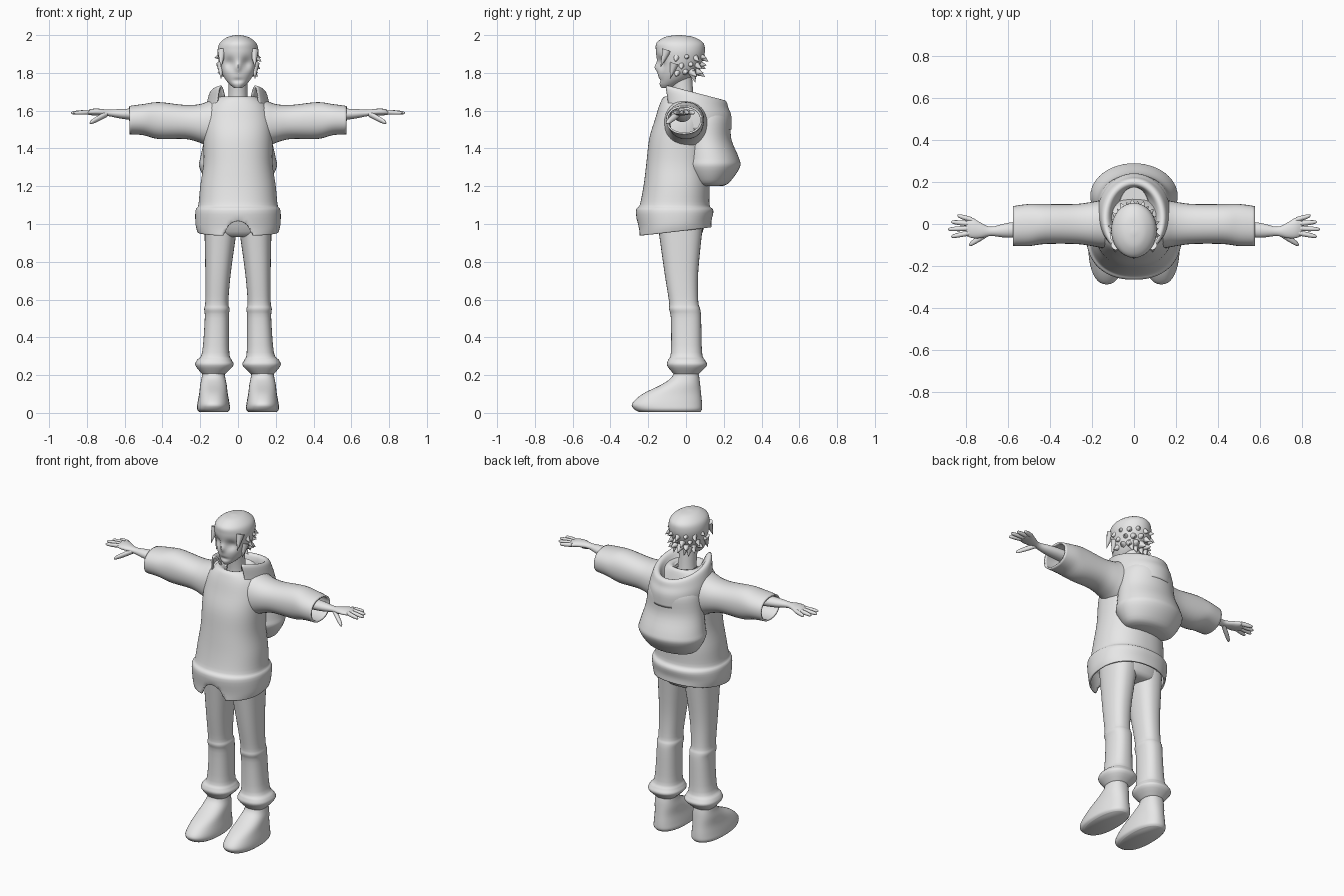
import bpy, bmesh, math
from mathutils import Vector

cube = bpy.data.objects.get("Cube")
if cube:
    bpy.data.objects.remove(cube, do_unlink=True)

colour = (.8, .8, .8, 1)
grey = bpy.data.materials.new("plain_grey")
grey.use_nodes = True
grey.diffuse_color = colour
grey.node_tree.nodes["Principled BSDF"].inputs["Base Color"].default_value = colour


def finish(name, bm, mirror=False, wall=0):
    bmesh.ops.recalc_face_normals(bm, faces=bm.faces)
    mesh = bpy.data.meshes.new(name)
    bm.to_mesh(mesh)
    bm.free()
    mesh.materials.append(grey)
    obj = bpy.data.objects.new(name, mesh)
    bpy.context.collection.objects.link(obj)
    if wall:
        solidify = obj.modifiers.new("wall", "SOLIDIFY")
        solidify.thickness, solidify.offset = wall, 0
    if mirror:
        obj.modifiers.new("mirror", "MIRROR").use_mirror_merge = False
    bpy.ops.object.select_all(action="DESELECT")
    obj.select_set(True)
    bpy.context.view_layer.objects.active = obj
    bpy.ops.object.shade_smooth_by_angle(angle=math.radians(50))


def level(z, half, front, back, x=0, tilt=0):
    """Horizontal section: height, half width and depth range."""
    return z, x, (front + back) / 2, half, (back - front) / 2, tilt


def slab(x, front, back, bottom, top):
    """Upright section across an arm."""
    return x, (front + back) / 2, (bottom + top) / 2, (back - front) / 2, (top - bottom) / 2, 0


def blend(a, b, c, d, t):
    """Catmull-Rom curve between b and c."""
    slope_b, slope_c, rise = (c - a) / 2, (d - b) / 2, c - b
    return b + t * (slope_b + t * (3 * rise - 2 * slope_b - slope_c + t * (slope_b + slope_c - 2 * rise)))


def smooth_sections(rows, steps):
    padded = [rows[0], *rows, rows[-1]]
    for group in zip(padded, padded[1:], padded[2:], padded[3:]):
        for step in range(steps):
            yield [blend(*values, step / steps) for values in zip(*group)]
    yield rows[-1]


def loft(name, rows, axis="z", sides=32, power=2, steps=4, caps=True, gap=0, warp=None, **options):
    """Skin superellipse sections; a gap leaves the front open."""
    bm = bmesh.new()
    rings = []
    spans = sides - 1 if gap else sides
    for along, centre_a, centre_b, radius_a, radius_b, tilt in smooth_sections(rows, steps):
        ring = []
        for k in range(sides):
            angle = gap - math.pi / 2 + 2 * (math.pi - gap) * k / spans
            c, s = math.cos(angle), math.sin(angle)
            a = radius_a * math.copysign(abs(c) ** (2 / power), c)
            b = radius_b * math.copysign(abs(s) ** (2 / power), s)
            place = (centre_a + a, centre_b + b)
            height = along + tilt * b
            p = Vector((*place, height)) if axis == "z" else Vector((height, *place))
            if warp:
                warp(p)
            ring.append(bm.verts.new(p))
        rings.append(ring)
    for low, high in zip(rings, rings[1:]):
        for k in range(spans):
            j = (k + 1) % sides
            bm.faces.new((low[k], low[j], high[j], high[k]))
    if caps:
        bm.faces.new(rings[0])
        bm.faces.new(rings[-1])
    finish(name, bm, **options)


# Head with eye hollows, nose and mouth
def bump(p, x, z, width, height):
    return math.exp(-((p.x - x) / width) ** 2 - ((p.z - z) / height) ** 2)


def shape_face(p):
    if p.y < -.06:
        hollows = bump(p, -.045, 1.85, .026, .03) + bump(p, .045, 1.85, .026, .03)
        nose = bump(p, 0, 1.83, .014, .022)
        mouth = bump(p, 0, 1.76, .03, .012)
        p.y += .022 * hollows - .016 * nose + .008 * mouth


loft("head", [
    level(z=1.72, half=.02, front=-.13, back=-.08),
    level(z=1.74, half=.045, front=-.14, back=-.03),
    level(z=1.77, half=.07, front=-.145, back=.02),
    level(z=1.81, half=.09, front=-.15, back=.06),
    level(z=1.87, half=.104, front=-.155, back=.09),
    level(z=1.92, half=.108, front=-.16, back=.1),
    level(z=1.96, half=.095, front=-.155, back=.09),
    level(z=1.99, half=.055, front=-.11, back=.04),
    level(z=2, half=.01, front=-.05, back=-.03),
], sides=64, steps=6, warp=shape_face)
loft("neck", [
    level(z=1.6, half=.06, front=-.07, back=.05),
    level(z=1.68, half=.05, front=-.07, back=.04),
    level(z=1.8, half=.05, front=-.09, back=.03),
])

# Hair tufts on the sides and the back of the head
hair = bmesh.new()


def tuft(base, tip, radius=.025):
    base, tip = Vector(base), Vector(tip)
    reach = tip - base
    matrix = reach.to_track_quat("Z", "Y").to_matrix().to_4x4()
    matrix.translation = (base + tip) / 2
    bmesh.ops.create_cone(hair, cap_ends=True, segments=10, radius1=radius, radius2=.001,
                          depth=reach.length, matrix=matrix)


for row, z in enumerate((1.89, 1.85, 1.81)):
    for k in range(8):
        angle = math.radians(26 * k + 13 * (row % 2) - 10)
        outward = Vector((math.cos(angle), math.sin(angle) * 1.2, 0))
        base = outward * (.085 - .008 * row) + Vector((0, -.03, z))
        drop = Vector((0, 0, .03 - .02 * (k % 2)))
        tuft(base, base + outward * .04 - drop)
for side in (-1, 1):
    tuft((side * .085, -.1, 1.92), (side * .09, -.135, 1.83))
    tuft((side * .09, -.06, 1.85), (side * .09, -.085, 1.77))
    for x in (.02, .05):
        tuft((side * x, .03, 1.81), (side * x, .05, 1.75))
finish("hair_tufts", hair)


# Hoodie body with an arched notch in the front hem
def cut_notch(p, half=.075):
    if p.y < 0 and abs(p.x) < half:
        p.z = max(p.z, .93 + 1.2 * math.sqrt(half ** 2 - p.x ** 2))


loft("hoodie_body", [
    level(z=.96, half=.21, front=-.25, back=.13, tilt=.12),
    level(z=1, half=.22, front=-.25, back=.13, tilt=.1),
    level(z=1.07, half=.22, front=-.26, back=.14),
    level(z=1.1, half=.205, front=-.24, back=.12),
    level(z=1.2, half=.195, front=-.22, back=.12),
    level(z=1.32, half=.178, front=-.205, back=.115),
    level(z=1.45, half=.178, front=-.19, back=.12),
    level(z=1.55, half=.175, front=-.16, back=.12),
    level(z=1.63, half=.145, front=-.135, back=.1),
    level(z=1.67, half=.09, front=-.11, back=.08),
    level(z=1.64, half=.06, front=-.07, back=.05),
], sides=128, power=2.25, caps=False, wall=.01, warp=cut_notch)

# Sleeves with open cuffs
loft("sleeves", [
    slab(x=.06, front=-.11, back=.11, bottom=1.42, top=1.66),
    slab(x=.14, front=-.11, back=.11, bottom=1.41, top=1.65),
    slab(x=.2, front=-.1, back=.1, bottom=1.435, top=1.63),
    slab(x=.28, front=-.09, back=.09, bottom=1.455, top=1.625),
    slab(x=.42, front=-.09, back=.09, bottom=1.455, top=1.64),
    slab(x=.5, front=-.1, back=.09, bottom=1.475, top=1.63),
    slab(x=.575, front=-.1, back=.08, bottom=1.48, top=1.62),
], axis="x", power=2.2, caps=False, wall=.01, mirror=True)

# Hood hanging on the back and its raised collar
loft("hood_bag", [
    level(z=1.2, half=.11, front=.07, back=.19),
    level(z=1.22, half=.16, front=.03, back=.23),
    level(z=1.3, half=.205, front=-.02, back=.285),
    level(z=1.35, half=.2, front=-.02, back=.28),
    level(z=1.45, half=.178, front=-.02, back=.24),
    level(z=1.55, half=.165, front=-.03, back=.237),
    level(z=1.59, half=.15, front=-.02, back=.225),
], sides=48)
loft("hood_collar", [
    level(z=1.5, half=.165, front=-.12, back=.235),
    level(z=1.58, half=.168, front=-.135, back=.235, tilt=-.05),
    level(z=1.64, half=.16, front=-.14, back=.22, tilt=-.15),
    level(z=1.69, half=.145, front=-.15, back=.21, tilt=-.25),
    level(z=1.69, half=.125, front=-.13, back=.19, tilt=-.25),
    level(z=1.65, half=.105, front=-.1, back=.18, tilt=-.2),
    level(z=1.59, half=.075, front=-.03, back=.18, tilt=-.05),
], sides=60, caps=False, gap=math.radians(42), wall=.01)

# Forearms, palms, fingers and thumbs
loft("forearm_and_palm", [
    slab(x=.45, front=-.065, back=.025, bottom=1.54, top=1.61),
    slab(x=.6, front=-.065, back=.005, bottom=1.555, top=1.61),
    slab(x=.68, front=-.057, back=-.013, bottom=1.57, top=1.605),
    slab(x=.73, front=-.067, back=.007, bottom=1.575, top=1.61),
    slab(x=.77, front=-.067, back=.03, bottom=1.575, top=1.61),
    slab(x=.8, front=-.055, back=.03, bottom=1.58, top=1.6),
], axis="x", sides=24, mirror=True)


def digit(name, root, tip, radius):
    root, tip = Vector(root), Vector(tip)
    rows = []
    for share, thickness in ((0, 1), (.5, 1), (.9, .7), (1, .1)):
        x, y, z = root.lerp(tip, share)
        r = radius * thickness
        rows.append(slab(x, y - r, y + r, z - r, z + r))
    loft(name, rows, axis="x", sides=12, mirror=True)


for finger, start, end, length in (("little", .02, .04, .07), ("ring", 0, .01, .1),
                                   ("middle", -.02, -.025, .115), ("index", -.04, -.06, .1)):
    digit(finger + "_finger", (.77, start, 1.593), (.77 + length, end, 1.588), radius=.012)
digit("thumb", (.69, -.04, 1.585), (.785, -.1, 1.535), radius=.016)

# Trousers with gathered cuffs
loft("trouser_seat", [
    level(z=.93, half=.1, front=-.11, back=.05),
    level(z=.96, half=.17, front=-.15, back=.09),
    level(z=1.1, half=.19, front=-.2, back=.1),
], power=2.4)
loft("trouser_legs", [
    level(z=.2, half=.055, front=-.06, back=.06, x=.13),
    level(z=.25, half=.1, front=-.1, back=.11, x=.125),
    level(z=.28, half=.092, front=-.095, back=.1, x=.125),
    level(z=.32, half=.072, front=-.08, back=.085, x=.118),
    level(z=.5, half=.064, front=-.08, back=.08, x=.112),
    level(z=.55, half=.067, front=-.09, back=.075, x=.112),
    level(z=.59, half=.061, front=-.09, back=.065, x=.112),
    level(z=.75, half=.068, front=-.115, back=.065, x=.105),
    level(z=1, half=.088, front=-.15, back=.09, x=.09),
], power=2.4, mirror=True)

# Shoes
loft("shoes", [
    level(z=.005, half=.075, front=-.25, back=.075, x=.13),
    level(z=.02, half=.087, front=-.275, back=.085, x=.13),
    level(z=.05, half=.085, front=-.285, back=.085, x=.13),
    level(z=.1, half=.076, front=-.23, back=.08, x=.13),
    level(z=.15, half=.07, front=-.13, back=.075, x=.13),
    level(z=.19, half=.062, front=-.075, back=.07, x=.13),
    level(z=.24, half=.055, front=-.06, back=.06, x=.13),
], power=2.3, sides=40, mirror=True)
